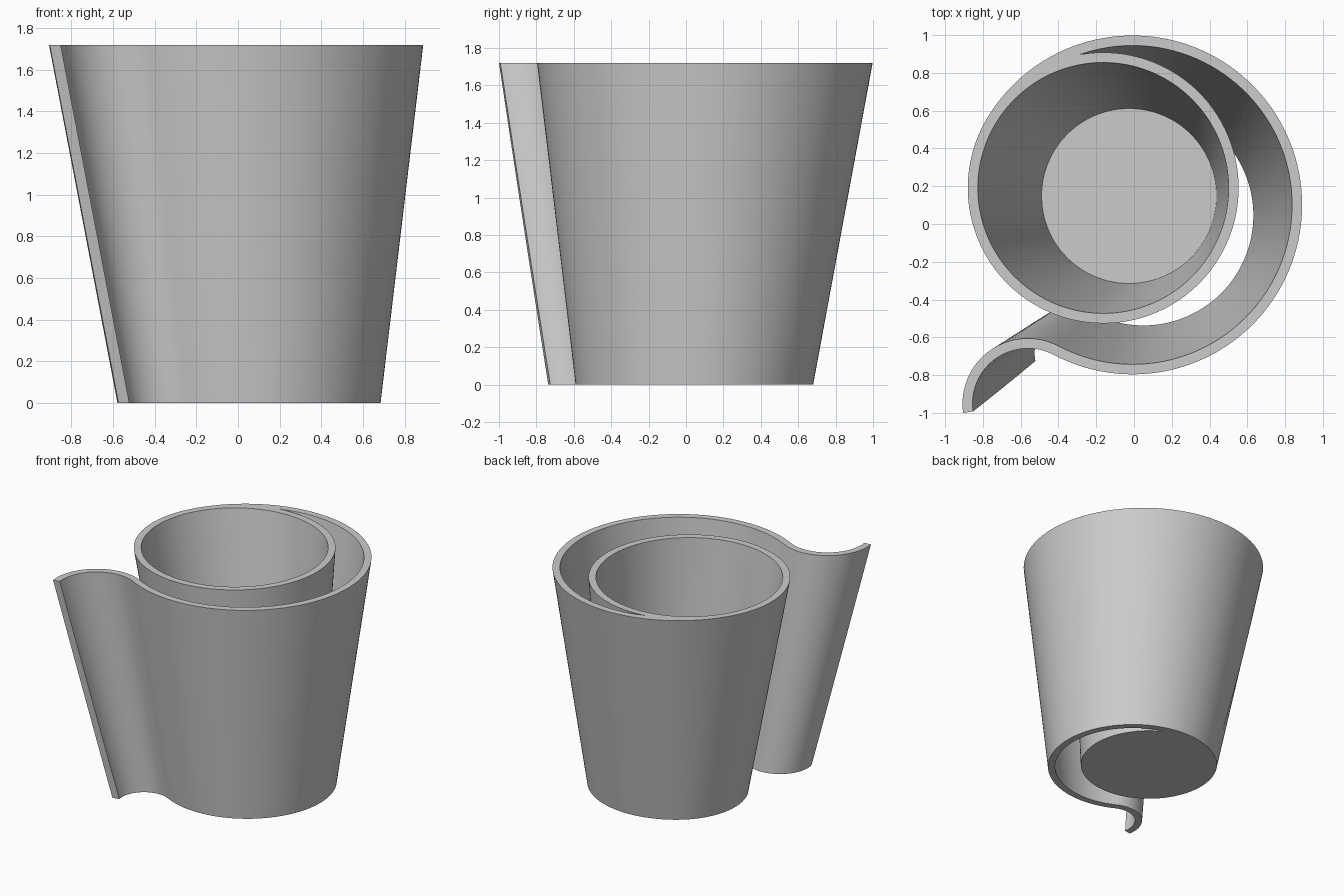
import bpy, bmesh
from math import sin, cos, pi, radians, atan2, hypot
from mathutils import Vector

if "Cube" in bpy.data.objects:
    bpy.data.objects.remove(bpy.data.objects["Cube"])

HEIGHT, WALL, FLOOR = 1.72, 0.053, 0.05
LEVELS = 12

grey = bpy.data.materials.new("plain_grey")
grey.use_nodes = True
colour = (0.6, 0.6, 0.6, 1)
grey.diffuse_color = colour
grey.node_tree.nodes["Principled BSDF"].inputs["Base Color"].default_value = colour


def mix(a, b, t):
    return a + (b - a) * t


def finish(bm, name):
    bmesh.ops.recalc_face_normals(bm, faces=bm.faces)
    mesh = bpy.data.meshes.new(name)
    bm.to_mesh(mesh)
    bm.free()
    mesh.materials.append(grey)
    ob = bpy.data.objects.new(name, mesh)
    bpy.context.collection.objects.link(ob)
    bpy.ops.object.select_all(action='DESELECT')
    ob.select_set(True)
    bpy.context.view_layer.objects.active = ob
    bpy.ops.object.shade_smooth_by_angle(angle=radians(30))
    return ob


def bridge(bm, a, b):
    n = len(a)
    for i in range(n):
        j = (i + 1) % n
        bm.faces.new((a[i], a[j], b[j], b[i]))


# Centres and radii at the base and the rim
def cup_at(t):
    return mix(Vector((-0.022, 0.147)), Vector((-0.163, 0.191)), t), mix(0.51, 0.717, t)


def wrap_at(t):
    return mix(Vector((0.05, 0.045)), Vector((-0.007, 0.101)), t), mix(0.635, 0.897, t)


# Tapered cup with a floor
def circle(bm, t, inset, n=128):
    c, r = cup_at(t)
    return [bm.verts.new((c.x + (r - inset) * cos(2 * pi * i / n),
                          c.y + (r - inset) * sin(2 * pi * i / n), HEIGHT * t))
            for i in range(n)]


bm = bmesh.new()
rings = [circle(bm, 0, 0), circle(bm, 1, 0),
         circle(bm, 1, WALL), circle(bm, FLOOR / HEIGHT, WALL)]
for a, b in zip(rings, rings[1:]):
    bridge(bm, a, b)
bm.faces.new(rings[0])
bm.faces.new(rings[-1])
finish(bm, "inner_cup")


# Sheet that leaves the cup, circles it and flares into a reversed curl
def sheet_section(t):
    cup, _ = cup_at(t)
    c, r = wrap_at(t)
    start = atan2(cup.y - c.y, cup.x - c.x)
    end = radians(-117.8)
    curl = mix(0.191, 0.293, t)
    hub = c + Vector((cos(end), sin(end))) * (r + curl)
    outer, inner = [], []
    for i in range(97):
        a = mix(start, end, i / 96)
        d = Vector((cos(a), sin(a)))
        outer.append(c + d * r)
        inner.append(c + d * (r - WALL))
    stop = radians(mix(192, 188, t))
    for i in range(1, 33):
        a = mix(end + pi, stop, i / 32)
        d = Vector((cos(a), sin(a)))
        outer.append(hub + d * curl)
        inner.append(hub + d * (curl + WALL))
    return outer, inner


bm = bmesh.new()
loops = []
for k in range(LEVELS + 1):
    t = k / LEVELS
    outer, inner = sheet_section(t)
    loops.append([bm.verts.new((p.x, p.y, HEIGHT * t)) for p in outer + inner[::-1]])
for a, b in zip(loops, loops[1:]):
    bridge(bm, a, b)
# Flat edges at base and rim
for loop in (loops[0], loops[-1]):
    n = len(loop)
    for i in range(n // 2 - 1):
        bm.faces.new((loop[i], loop[i + 1], loop[n - 2 - i], loop[n - 1 - i]))
finish(bm, "outer_wrap")
